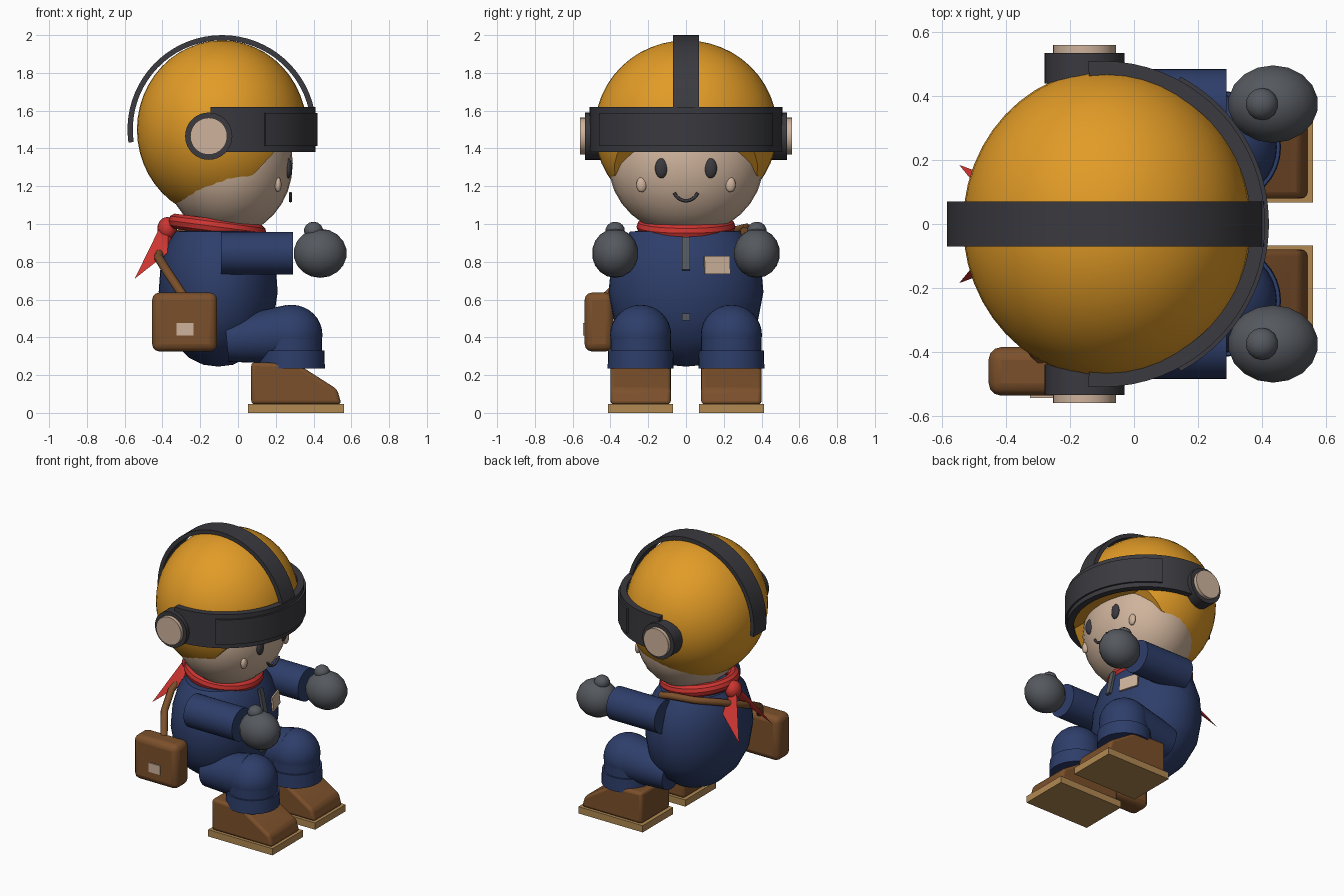
import bpy, bmesh, math
from mathutils import Vector

if "Cube" in bpy.data.objects:
    bpy.data.objects.remove(bpy.data.objects["Cube"])


def material(name, r, g, b):
    m = bpy.data.materials.new(name)
    m.use_nodes = True
    m.diffuse_color = (r, g, b, 1)
    m.node_tree.nodes["Principled BSDF"].inputs["Base Color"].default_value = (r, g, b, 1)
    return m


ORANGE = material("helmet orange", .76, .33, .02)
NAVY = material("suit navy", .027, .048, .145)
DARK = material("charcoal", .042, .042, .05)
SKIN = material("skin beige", .62, .45, .33)
RED = material("scarf red", .60, .035, .03)
BROWN = material("leather brown", .20, .08, .024)
TAN = material("sole tan", .44, .25, .085)
GREY = material("mitten grey", .09, .098, .112)


def finish(name, mat, smooth=True):
    ob = bpy.context.object
    ob.name = name
    ob.data.materials.append(mat)
    bpy.ops.object.transform_apply(location=False)
    if smooth:
        bpy.ops.object.shade_smooth_by_angle(angle=math.radians(35))
    return ob


def mesh(name, bm, mat, smooth=True):
    bmesh.ops.recalc_face_normals(bm, faces=bm.faces)
    data = bpy.data.meshes.new(name)
    bm.to_mesh(data)
    bm.free()
    ob = bpy.data.objects.new(name, data)
    bpy.context.collection.objects.link(ob)
    bpy.ops.object.select_all(action="DESELECT")
    bpy.context.view_layer.objects.active = ob
    ob.select_set(True)
    return finish(name, mat, smooth)


def ball(name, loc, radii, mat, segs=32):
    bpy.ops.mesh.primitive_uv_sphere_add(segments=segs, ring_count=segs // 2, location=loc)
    bpy.context.object.scale = radii
    return finish(name, mat)


def rod(name, a, b, ra, rb, mat):
    a, b = Vector(a), Vector(b)
    bpy.ops.mesh.primitive_cone_add(vertices=32, radius1=ra, radius2=rb,
                                    depth=(b - a).length, location=(a + b) / 2)
    bpy.context.object.rotation_euler = (b - a).to_track_quat("Z", "Y").to_euler()
    return finish(name, mat)


def box(name, lo, hi, mat, bevel=0.0, rot=(0, 0, 0)):
    lo, hi = Vector(lo), Vector(hi)
    bpy.ops.mesh.primitive_cube_add(size=1, location=(lo + hi) / 2, rotation=rot)
    ob = bpy.context.object
    ob.scale = hi - lo
    finish(name, mat, False)
    if bevel:
        add_bevel(ob, bevel)
    return ob


def add_bevel(ob, width):
    mod = ob.modifiers.new("soft edges", "BEVEL")
    mod.width, mod.segments = width, 3
    bpy.ops.object.shade_smooth_by_angle(angle=math.radians(35))


def prism(name, profile, y0, y1, mat):
    """Extrude an x-z outline along y."""
    bm = bmesh.new()
    face = bm.faces.new([bm.verts.new((x, y0, z)) for x, z in profile])
    out = bmesh.ops.extrude_face_region(bm, geom=[face])["geom"]
    bmesh.ops.translate(bm, vec=(0, y1 - y0, 0),
                        verts=[v for v in out if isinstance(v, bmesh.types.BMVert)])
    return mesh(name, bm, mat, False)


def hoop(name, point, start, end, inner, outer, half, mat, steps=36):
    """Rectangular band swept along an arc; point(angle, radius, side) places it."""
    bm = bmesh.new()
    rings = []
    for i in range(steps + 1):
        a = math.radians(start + (end - start) * i / steps)
        rings.append([bm.verts.new(point(a, r, s)) for r, s in
                      ((inner, -half), (outer, -half), (outer, half), (inner, half))])
    for p, q in zip(rings, rings[1:]):
        for k in range(4):
            bm.faces.new((p[k], p[k - 1], q[k - 1], q[k]))
    bm.faces.new(rings[0])
    bm.faces.new(rings[-1])
    return mesh(name, bm, mat)


def tube(name, points, radius, mat, scale=1.0):
    cu = bpy.data.curves.new(name, "CURVE")
    cu.dimensions = "3D"
    cu.bevel_depth, cu.bevel_resolution, cu.use_fill_caps = radius, 2, True
    sp = cu.splines.new("POLY")
    sp.points.add(len(points) - 1)
    for p, co in zip(sp.points, points):
        p.co = (*co, 1)
    ob = bpy.data.objects.new(name, cu)
    bpy.context.collection.objects.link(ob)
    cu.materials.append(mat)


# Head and face
ball("head", (-.05, 0, 1.32), (.34, .41, .38), SKIN)
arc = [math.radians(200 + 10 * i) for i in range(15)]
tube("mouth", [(.278, .066 * math.cos(a), 1.187 + .064 * math.sin(a)) for a in arc], .009, DARK)

# Helmet shell, cut open around the face
helmet = ball("helmet", (-.085, 0, 1.5), (.45, .483, .472), ORANGE, 48)
cutter = prism("face_opening", [(-.4, .9), (-.27, 1.07), (-.13, 1.2), (.08, 1.26),
                                (.21, 1.4), (.6, 1.4), (.6, .9)], -.7, .7, ORANGE)
mod = helmet.modifiers.new("opening", "BOOLEAN")
mod.operation, mod.object, mod.solver = "DIFFERENCE", cutter, "EXACT"
bpy.context.view_layer.objects.active = helmet
bpy.ops.object.modifier_apply(modifier="opening")
bpy.data.objects.remove(cutter)

# Helmet bands
hoop("crest_band", lambda a, r, s: (-.085 + r * math.cos(a), s, 1.5 + r * math.sin(a)),
     2, 188, .472, .5, .07, DARK)
around = lambda a, r, s: (-.1 + r * math.cos(a), r * math.sin(a), 1.5 + s)
hoop("brow_band", around, -95, 95, .465, .51, .12, DARK)
hoop("brow_plate", around, -62, 62, .5, .522, .088, DARK)

# Torso, turned from a profile and squashed
bm = bmesh.new()
profile = [(0, .245), (.25, .255), (.48, .29), (.75, .375), (.93, .49), (1, .64),
           (.97, .77), (.87, .89), (.72, .96), (0, .98)]
vs = [bm.verts.new((r, 0, z)) for r, z in profile]
es = [bm.edges.new(e) for e in zip(vs, vs[1:])]
bmesh.ops.spin(bm, geom=vs + es, axis=(0, 0, 1), cent=(0, 0, 0), steps=40, angle=math.tau)
bmesh.ops.remove_doubles(bm, verts=bm.verts, dist=1e-4)
for v in bm.verts:
    v.co.x = v.co.x * .315 - .105
    v.co.y *= .41
mesh("torso", bm, NAVY)

# Suit details
box("zipper", (.187, -.02, .755), (.205, .02, .93), GREY, rot=(0, -.22, 0))
box("buckle", (.185, -.022, .49), (.205, .022, .525), GREY)
box("chest_patch", (.175, .095, .735), (.187, .235, .83), SKIN, rot=(0, -.1, .3))

# Scarf with a knot and two tails at the back
bpy.ops.mesh.primitive_torus_add(location=(-.11, 0, .985), rotation=(0, .13, 0), major_segments=36,
                                 minor_segments=10, major_radius=.22, minor_radius=.042)
finish("scarf", RED)
ball("scarf_knot", (-.375, 0, .975), (.052, .06, .062), RED, 20)

# Paired parts
for side, s in (("left", 1), ("right", -1)):
    # Face and earpieces
    ball(side + "_eye", (.266, s * .13, 1.295), (.02, .034, .053), DARK, 20)
    ball(side + "_cheek", (.212, s * .235, 1.208), (.018, .028, .04), SKIN, 16)
    rod(side + "_earpiece", (-.155, s * .44, 1.465), (-.155, s * .535, 1.465), .125, .125, DARK)
    rod(side + "_ear_cap", (-.155, s * .5, 1.465), (-.155, s * .56, 1.465), .098, .098, SKIN)

    # Scarf tail
    bm = bmesh.new()
    tail = [bm.verts.new((x, s * y, z)) for x, y, z in
            ((-.37, .0, 1.0), (-.42, .03, .97), (-.37, .12, .85), (-.35, .05, .9), (-.547, .185, .71))]
    bmesh.ops.convex_hull(bm, input=tail)
    mesh(side + "_scarf_tail", bm, RED, False)

    # Arm and mitten
    rod(side + "_sleeve", (-.09, s * .372, .845), (.29, s * .372, .845), .113, .113, NAVY)
    ball(side + "_mitten", (.435, s * .375, .845), (.143, .123, .13), GREY, 18)
    ball(side + "_thumb", (.4, s * .375, .965), (.052, .052, .047), GREY, 14)

    # Bent leg
    y = s * .24
    rod(side + "_thigh", (-.06, y, .385), (.27, y, .415), .115, .157, NAVY)
    ball(side + "_knee", (.285, y, .412), (.162, .162, .16), NAVY)
    rod(side + "_shin", (.285, y, .25), (.285, y, .412), .16, .16, NAVY)
    rod(side + "_cuff", (.285, y, .235), (.285, y, .33), .175, .172, NAVY)

    # Boot and sole
    boot = prism(side + "_boot", [(.07, .045), (.07, .268), (.31, .262), (.525, .125), (.548, .045)],
                 y - .16, y + .16, BROWN)
    add_bevel(boot, .02)
    box(side + "_sole", (.053, y - .172, 0), (.56, y + .172, .048), TAN)

# Satchel and its strap across the back
box("satchel", (-.455, -.537, .325), (-.11, -.385, .637), BROWN, .04)
box("satchel_patch", (-.325, -.544, .41), (-.235, -.535, .475), SKIN)
strap = [(-.29, -.42, .62), (-.37, -.3, .74), (-.42, -.15, .82), (-.41, 0, .88),
         (-.36, .13, .93), (-.25, .26, .965), (-.1, .32, .98), (-.02, .31, .96)]
tube("satchel_strap", strap, .024, BROWN)
